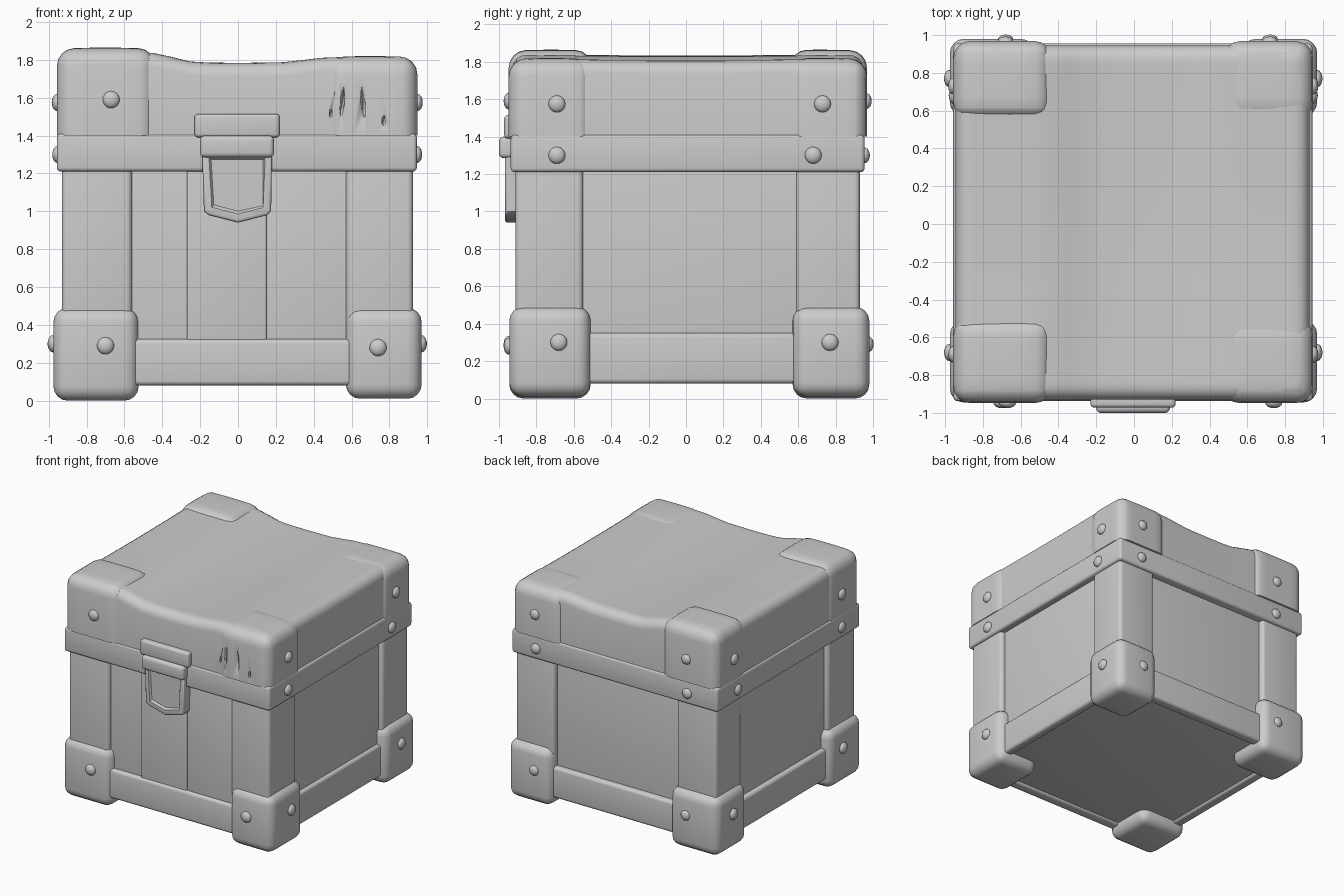
import bpy, bmesh, math
from mathutils import Vector, Matrix

old = bpy.data.objects.get("Cube")
if old:
    bpy.data.objects.remove(old, do_unlink=True)

grey = bpy.data.materials.new("plain_grey")
grey.use_nodes = True
COLOR = (0.6, 0.6, 0.6, 1)
grey.diffuse_color = COLOR
grey.node_tree.nodes["Principled BSDF"].inputs["Base Color"].default_value = COLOR


def finish(name, bm, angle=40):
    mesh = bpy.data.meshes.new(name)
    bmesh.ops.recalc_face_normals(bm, faces=bm.faces)
    bm.to_mesh(mesh)
    bm.free()
    ob = bpy.data.objects.new(name, mesh)
    bpy.context.collection.objects.link(ob)
    mesh.materials.append(grey)
    bpy.ops.object.select_all(action='DESELECT')
    ob.select_set(True)
    bpy.context.view_layer.objects.active = ob
    bpy.ops.object.shade_smooth_by_angle(angle=math.radians(angle))
    return ob


def block(name, x, y, z, r=0.02, flat_bottom=False, warp=None, cuts=0):
    """Box between ranges with rounded edges, optionally sliced and warped."""
    bm = bmesh.new()
    bmesh.ops.create_cube(bm, size=1)
    for v in bm.verts:
        v.co = [a[0] + (c + 0.5) * (a[1] - a[0]) for c, a in zip(v.co, (x, y, z))]
    edges = [e for e in bm.edges
             if not (flat_bottom and all(v.co.z < z[0] + 0.001 for v in e.verts))]
    bmesh.ops.bevel(bm, geom=edges, offset=r, segments=4, profile=0.5, affect='EDGES')
    for axis, span in ((0, x), (1, y)):
        for i in range(1, cuts + 1):
            co, no = Vector(), Vector()
            co[axis] = span[0] + (span[1] - span[0]) * i / (cuts + 1)
            no[axis] = 1
            bmesh.ops.bisect_plane(bm, geom=bm.verts[:] + bm.edges[:] + bm.faces[:],
                                   plane_co=co, plane_no=no)
    if warp:
        for v in bm.verts:
            v.co = warp(v.co)
    return finish(name, bm)


def ramp(t):
    t = min(max(t, 0), 1)
    return t * t * (3 - 2 * t)


def lid_warp(p):
    """Sagging top, raised toward the sides, higher on -x."""
    if p.z > 1.6:
        p.z += (0.05 * ramp((-p.x - 0.2) / 0.28) + 0.025 * ramp((p.x - 0.2) / 0.3)
                + 0.012 * p.y * p.y - 0.01 * (1 - abs(p.x)))
    return p


def corner_warp(p):
    """Slightly domed corner caps."""
    if p.z > 1.7:
        p.z += 0.015 * math.cos((abs(p.x) - 0.7) * 4) * math.cos((abs(p.y) - 0.72) * 4)
    return p


# Body, rails and band
block("body_core", (-0.89, 0.885), (-0.88, 0.885), (0.1, 1.3), 0.01)
block("plank_left", (0.15, 0.6), (-0.89, -0.8), (0.2, 1.25), 0.012)
block("plank_middle", (-0.27, 0.15), (-0.896, -0.8), (0.2, 1.25), 0.008)
block("front_rail", (-0.8, 0.8), (-0.915, -0.82), (0.08, 0.325), 0.025)
block("back_rail", (-0.8, 0.8), (0.84, 0.93), (0.08, 0.34), 0.025)
block("right_rail", (-0.93, -0.84), (-0.8, 0.8), (0.08, 0.34), 0.025)
block("left_rail", (0.84, 0.915), (-0.8, 0.8), (0.08, 0.35), 0.025)
block("lid_band", (-0.957, 0.945), (-0.937, 0.955), (1.21, 1.41), 0.022)

# Lid with a smooth sagging top
lid = block("lid", (-0.945, 0.93), (-0.93, 0.945), (1.39, 1.785), 0.075, True, lid_warp, 18)

# Corner posts, feet and lid caps
front_right_cap = None
for sx, side_x in ((-1, "right"), (1, "left")):
    for sy, side_y in ((-1, "front"), (1, "back")):
        tag = side_y + "_" + side_x
        post_x = (-0.93, -0.56) if sx < 0 else (0.57, 0.925)
        post_y = (-0.912, -0.55) if sy < 0 else (0.59, 0.93)
        foot_x = (-0.975, -0.525) if sx < 0 else (0.57, 0.97)
        foot_y = (-0.945, -0.51) if sy < 0 else (0.57, 0.98)
        cap_x = (-0.957, -0.435) if sx < 0 else (0.47, 0.948)
        cap_y = (-0.948, -0.5) if sy < 0 else (0.555, 0.968)
        top = 1.85 if sx < 0 else 1.805
        block(tag + "_post", post_x, post_y, (0.2, 1.28), 0.03)
        block(tag + "_foot", foot_x, foot_y, (0.0 if sx < 0 else 0.01, 0.49), 0.075)
        cap = block(tag + "_lid_cap", cap_x, cap_y, (1.4, top), 0.09, True, corner_warp, 6)
        if sx > 0 and sy < 0:
            cracked_cap = cap

# Splits in the lid wood, cut with slim wedges
bm = bmesh.new()
for cx, cz, h, lean in ((0.55, 1.57, 0.09, 0.02), (0.66, 1.57, 0.09, -0.015),
                        (0.49, 1.52, 0.035, 0.02), (0.77, 1.48, 0.03, 0.01)):
    m = (Matrix.Translation((cx, -0.95, cz)) @ Matrix.Rotation(lean * 5, 4, 'Y')
         @ Matrix.Diagonal((0.012, 0.04, h, 1)))
    bmesh.ops.create_icosphere(bm, subdivisions=1, radius=1, matrix=m)
cutter = finish("split_cutter", bm)
cutter.hide_render = True
cutter.display_type = 'WIRE'
for target in (lid, cracked_cap):
    mod = target.modifiers.new("splits", 'BOOLEAN')
    mod.operation = 'DIFFERENCE'
    mod.object = cutter
    bpy.context.view_layer.objects.active = target
    bpy.ops.object.modifier_apply(modifier=mod.name)
bpy.data.objects.remove(cutter, do_unlink=True)

# Clasp: hinge plate, knuckle and pointed tongue with a sunken face
block("clasp_plate", (-0.23, 0.22), (-0.972, -0.9), (1.39, 1.515), 0.02)
block("clasp_knuckle", (-0.2, 0.19), (-1.0, -0.9), (1.285, 1.4), 0.025)
bm = bmesh.new()
outline = ((-0.19, 1.32), (-0.18, 1.0), (-0.155, 0.98), (0, 0.94),
           (0.155, 0.98), (0.175, 1.0), (0.18, 1.32))
face = bm.faces.new([bm.verts.new((x, -0.86, z)) for x, z in outline])
ext = bmesh.ops.extrude_face_region(bm, geom=[face])
for g in ext["geom"]:
    if isinstance(g, bmesh.types.BMVert):
        g.co.y = -0.968
bmesh.ops.recalc_face_normals(bm, faces=bm.faces)
front = min(bm.faces, key=lambda f: f.calc_center_median().y)
rim = list(front.edges)
bmesh.ops.bevel(bm, geom=rim, offset=0.015, segments=3, profile=0.5, affect='EDGES')
front = min(bm.faces, key=lambda f: f.calc_center_median().y)
bmesh.ops.inset_region(bm, faces=[front], thickness=0.03)
bmesh.ops.inset_region(bm, faces=[front], thickness=0.015, depth=-0.014)
finish("clasp_tongue", bm)


# Rivets: domes squashed along the face normal
def rivet(name, pos, axis, r=0.045):
    bm = bmesh.new()
    scale = [r, r, r]
    scale[axis] = 0.028
    bmesh.ops.create_uvsphere(bm, u_segments=16, v_segments=10, radius=1,
                              matrix=Matrix.Translation(pos) @ Matrix.Diagonal((*scale, 1)))
    finish(name, bm, 60)


for x, z in ((-0.67, 1.59), (-0.7, 0.29), (0.74, 0.28)):
    rivet("front_rivet", (x, -0.947, z), 1)
for x in (-0.68, 0.72):
    for y, z in ((0.965, 1.59), (0.955, 1.3), (0.975, 0.29)):
        rivet("back_rivet", (x, y, z), 1, 0.042)
for s, name in ((-1, "right_rivet"), (1, "left_rivet")):
    for x, z, ys in ((0.948, 1.575, (-0.69, 0.73)), (0.945, 1.3, (-0.69, 0.68)),
                     (0.97, 0.3, (-0.68, 0.77))):
        for y in ys:
            rivet(name, (s * x - (0.008 if s < 0 else 0), y, z), 0)
